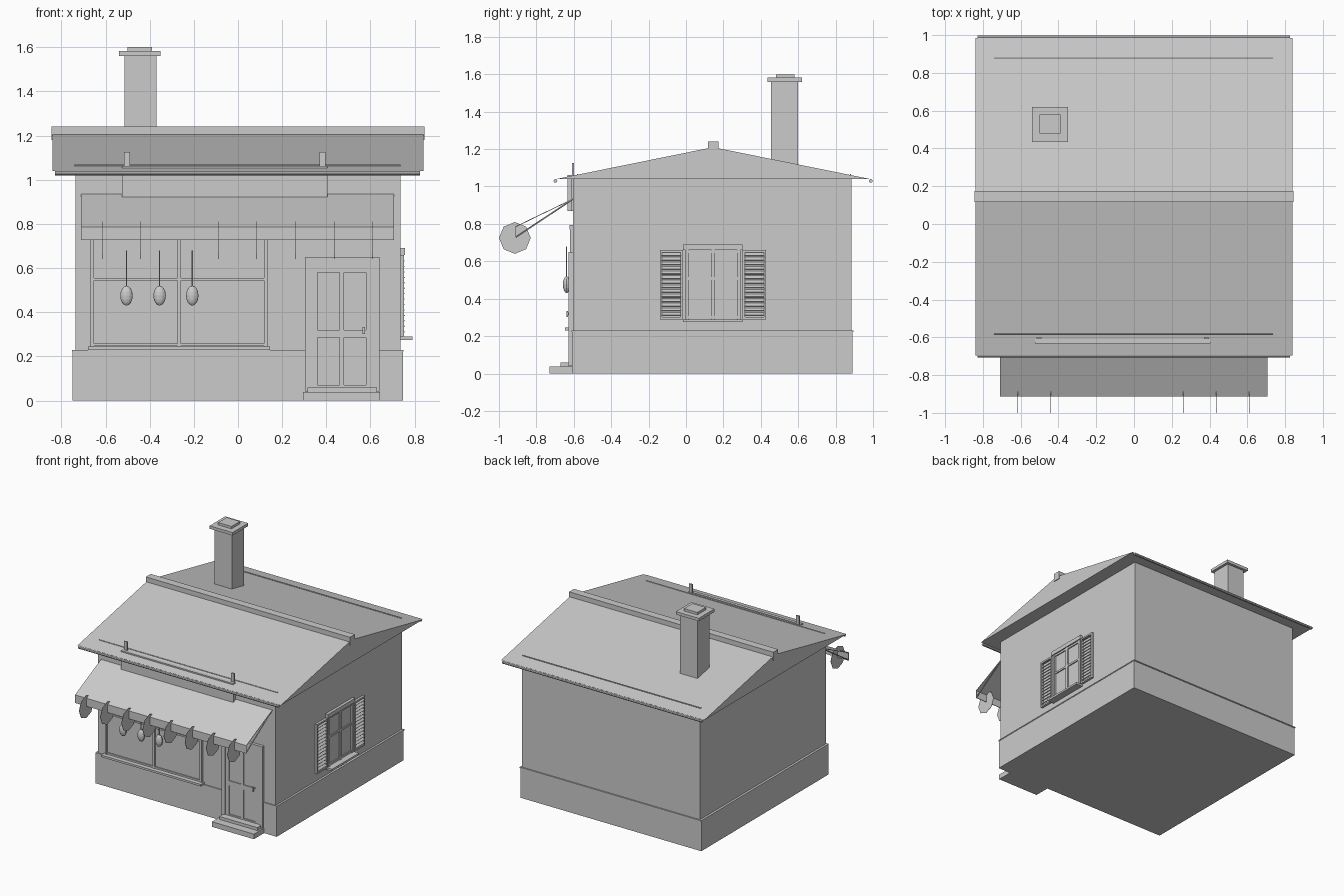
import bpy, bmesh
from math import pi, radians
from mathutils import Vector

cube = bpy.data.objects.get("Cube")
if cube:
    bpy.data.objects.remove(cube, do_unlink=True)

grey = bpy.data.materials.new("plain grey")
grey.use_nodes = True
GREY = (0.6, 0.6, 0.6, 1)
grey.diffuse_color = GREY
grey.node_tree.nodes["Principled BSDF"].inputs["Base Color"].default_value = GREY


def finish(name, bm):
    bmesh.ops.recalc_face_normals(bm, faces=bm.faces)
    mesh = bpy.data.meshes.new(name)
    bm.to_mesh(mesh)
    bm.free()
    mesh.materials.append(grey)
    ob = bpy.data.objects.new(name, mesh)
    bpy.context.scene.collection.objects.link(ob)
    return ob


def box(name, x, y, z, tilt=0):
    """Box from (min, max) pairs, optionally tilted about y."""
    bm = bmesh.new()
    bmesh.ops.create_cube(bm, size=1)
    ob = finish(name, bm)
    ob.location = [(a + b) / 2 for a, b in (x, y, z)]
    ob.scale = [b - a for a, b in (x, y, z)]
    ob.rotation_euler.y = tilt
    return ob


def prism(name, profile, x0, x1):
    """Extrude a closed y-z profile along x."""
    bm = bmesh.new()
    face = bm.faces.new([bm.verts.new((x0, y, z)) for y, z in profile])
    ext = bmesh.ops.extrude_face_region(bm, geom=[face])["geom"]
    verts = [v for v in ext if isinstance(v, bmesh.types.BMVert)]
    bmesh.ops.translate(bm, verts=verts, vec=(x1 - x0, 0, 0))
    return finish(name, bm)


def rod(name, start, end, radius, sides=8):
    a, b = Vector(start), Vector(end)
    bm = bmesh.new()
    bmesh.ops.create_cone(bm, cap_ends=True, segments=sides, radius1=radius,
                          radius2=radius, depth=(b - a).length)
    ob = finish(name, bm)
    ob.location = (a + b) / 2
    ob.rotation_euler = (b - a).to_track_quat("Z", "Y").to_euler()
    return ob


def ball(name, centre, size):
    bm = bmesh.new()
    bmesh.ops.create_uvsphere(bm, u_segments=12, v_segments=8, radius=1)
    ob = finish(name, bm)
    ob.location, ob.scale = centre, size
    return ob


# Walls and plinth
box("walls", (-0.735, 0.735), (-0.605, 0.885), (0.1, 1.045))
box("plinth", (-0.75, 0.747), (-0.61, 0.89), (0, 0.222))
box("plinth_ledge", (-0.752, 0.75), (-0.612, 0.895), (0.222, 0.23))

# Roof, ridge, gutters and snow bars
prism("roof", [(-0.695, 1.04), (0.985, 1.04), (0.145, 1.21)], -0.84, 0.84)
box("ridge_cap", (-0.845, 0.845), (0.117, 0.175), (1.18, 1.24))
for side, y, bar in (("front", -0.698, -0.58), ("back", 0.988, 0.88)):
    rod(side + "_gutter", (-0.828, y, 1.03), (0.825, y, 1.03), 0.01)
    rod(side + "_snow_bar", (-0.74, bar, 1.064), (0.735, bar, 1.064), 0.004)

# Chimney
box("chimney", (-0.515, -0.37), (0.455, 0.6), (1.05, 1.56))
box("chimney_cap", (-0.54, -0.35), (0.435, 0.62), (1.56, 1.582))
box("chimney_top", (-0.5, -0.39), (0.48, 0.58), (1.582, 1.6))

# Blank sign board on two posts
box("sign_board", (-0.525, 0.405), (-0.633, -0.61), (0.87, 1.062))
for x in (-0.503, 0.383):
    box("sign_post", (x - 0.013, x + 0.013), (-0.61, -0.6), (0.87, 1.125))

# Awning sheet with a hanging front, side struts and scallop discs
prism("awning", [(-0.605, 0.935), (-0.912, 0.787), (-0.912, 0.727),
                 (-0.908, 0.727), (-0.908, 0.784), (-0.605, 0.931)], -0.71, 0.707)
for x in (-0.707, 0.704):
    rod("awning_strut", (x, -0.605, 0.932), (x, -0.91, 0.73), 0.004, 6)
for i in range(8):
    x = -0.615 + 0.175 * i
    rod("awning_disc", (x - 0.001, -0.915, 0.725), (x + 0.001, -0.915, 0.725), 0.085)

# Shop window
box("shop_glass", (-0.66, 0.125), (-0.609, -0.6), (0.24, 0.78))
for x in (-0.66, -0.265, 0.125):
    box("shop_window_post", (x - 0.008, x + 0.008), (-0.62, -0.6), (0.24, 0.78))
for z in (0.252, 0.55):
    box("shop_window_rail", (-0.66, 0.125), (-0.617, -0.6), (z - 0.006, z + 0.006))
box("shop_window_head", (-0.675, 0.14), (-0.622, -0.6), (0.77, 0.795))
box("shop_window_sill", (-0.68, 0.145), (-0.648, -0.6), (0.23, 0.245))

# Hanging goods in front of the shop window
for x in (-0.505, -0.355, -0.207):
    rod("hanging_cord", (x, -0.638, 0.5), (x, -0.638, 0.68), 0.003, 6)
    ball("hanging_item", (x, -0.638, 0.475), (0.028, 0.02, 0.045))

# Door and frame
box("door", (0.33, 0.615), (-0.614, -0.6), (0.05, 0.62))
for x in ((0.303, 0.33), (0.612, 0.64)):
    box("door_frame_side", x, (-0.627, -0.6), (0.04, 0.65))
box("door_frame_top", (0.303, 0.64), (-0.627, -0.6), (0.622, 0.65))
for x in ((0.33, 0.36), (0.46, 0.48), (0.58, 0.612)):
    box("door_stile", x, (-0.621, -0.6), (0.06, 0.62))
for z in ((0.055, 0.07), (0.285, 0.32), (0.58, 0.622)):
    box("door_rail", (0.33, 0.612), (-0.621, -0.6), z)
rod("door_handle_stem", (0.57, -0.615, 0.32), (0.57, -0.635, 0.32), 0.006)
box("door_handle", (0.564, 0.576), (-0.64, -0.632), (0.302, 0.334))
box("lower_step", (0.295, 0.643), (-0.73, -0.6), (0, 0.038))
box("upper_step", (0.315, 0.63), (-0.67, -0.6), (0.038, 0.06))

# Side window
box("side_glass", (0.73, 0.739), (0, 0.29), (0.29, 0.66))
for y in (0.005, 0.145, 0.283):
    box("side_window_post", (0.73, 0.75), (y - 0.009, y + 0.009), (0.29, 0.66))
for z in (0.3, 0.508, 0.652):
    box("side_window_rail", (0.73, 0.747), (0, 0.29), (z - 0.007, z + 0.007))
box("side_lintel", (0.73, 0.756), (-0.017, 0.303), (0.66, 0.69))
box("side_sill", (0.73, 0.79), (-0.017, 0.303), (0.275, 0.29))

# Louvred shutters
for y0, y1 in ((-0.14, -0.017), (0.303, 0.428)):
    for a, b in ((y0, y0 + 0.012), (y1 - 0.012, y1)):
        box("shutter_stile", (0.735, 0.752), (a, b), (0.29, 0.66))
    for z in (0.296, 0.654):
        box("shutter_rail", (0.735, 0.752), (y0, y1), (z - 0.006, z + 0.006))
    for i in range(14):
        z = 0.318 + 0.0246 * i
        box("shutter_slat", (0.734, 0.757), (y0 + 0.01, y1 - 0.01),
            (z - 0.002, z + 0.002), tilt=radians(40))
